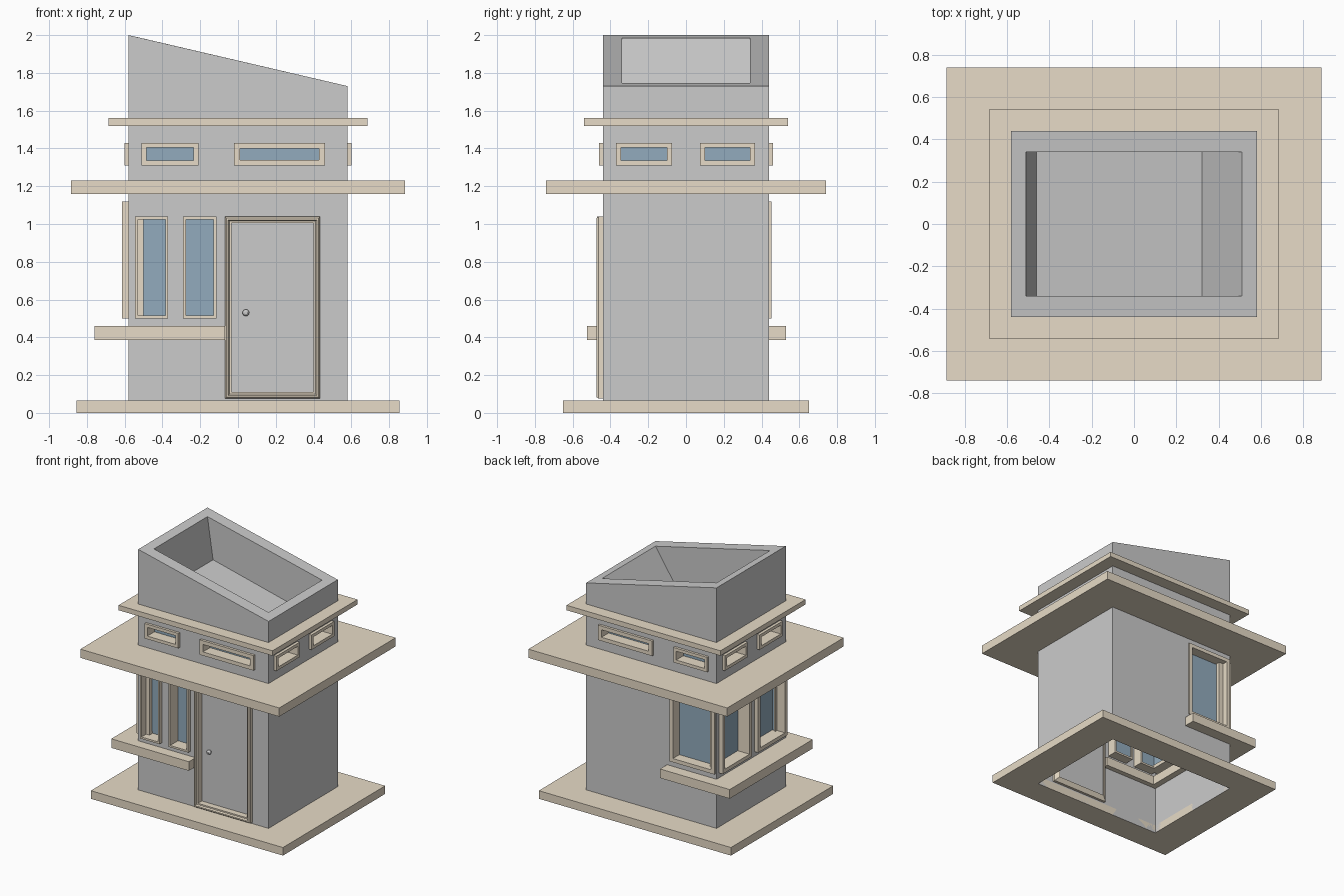
import bpy, bmesh
from mathutils import Vector

if "Cube" in bpy.data.objects:
    bpy.data.objects.remove(bpy.data.objects["Cube"])

HX, HY = 0.58, 0.44


def material(name, rgb):
    m = bpy.data.materials.new(name)
    m.diffuse_color = (*rgb, 1)
    m.use_nodes = True
    m.node_tree.nodes["Principled BSDF"].inputs["Base Color"].default_value = m.diffuse_color
    return m


TAN = material("tan_trim", (0.8, 0.71, 0.57))
BLUE = material("blue_glass", (0.29, 0.41, 0.51))
NORMALS = {"front": Vector((0, -1, 0)), "back": Vector((0, 1, 0)),
           "left": Vector((-1, 0, 0)), "right": Vector((1, 0, 0))}


def finish(bm, name, mat=None):
    bmesh.ops.recalc_face_normals(bm, faces=bm.faces)
    me = bpy.data.meshes.new(name)
    bm.to_mesh(me)
    bm.free()
    ob = bpy.data.objects.new(name, me)
    bpy.context.collection.objects.link(ob)
    if mat:
        me.materials.append(mat)
    return ob


def loft(loops, cyclic=False):
    """Bridge a list of equal-length point loops."""
    bm = bmesh.new()
    rings = [[bm.verts.new(p) for p in loop] for loop in loops]
    pairs = list(zip(rings, rings[1:])) + ([(rings[-1], rings[0])] if cyclic else [])
    for a, b in pairs:
        n = len(a)
        for i in range(n):
            j = (i + 1) % n
            bm.faces.new((a[i], a[j], b[j], b[i]))
    return bm, rings


def rect(hx, hy, zl, zr=None):
    zr = zl if zr is None else zr
    return [(-hx, -hy, zl), (hx, -hy, zr), (hx, hy, zr), (-hx, hy, zl)]


def wall_rect(wall, r, inset, d):
    """Rectangle (u0, u1, z0, z1) on a wall, inset and pushed out by d."""
    u0, u1, z0, z1 = r[0] + inset, r[1] - inset, r[2] + inset, r[3] - inset
    n = NORMALS[wall]
    pts = []
    for u, z in ((u0, z0), (u1, z0), (u1, z1), (u0, z1)):
        base = Vector((u, 0, z)) if n.y else Vector((0, u, z))
        pts.append(base + Vector((n.x * (HX + d), n.y * (HY + d), 0)))
    return pts


def panel(name, wall, r, inset, d, mat=None):
    bm = bmesh.new()
    bm.faces.new([bm.verts.new(p) for p in wall_rect(wall, r, inset, d)])
    n = NORMALS[wall]
    ob = finish(bm, name, mat)
    if ob.data.polygons[0].normal.dot(n) < 0:
        ob.data.flip_normals()


def slab(name, hx, hy, z0, z1):
    bm, _ = loft([rect(hx, hy, z0), rect(hx, hy, z1),
                  rect(HX, HY, z1), rect(HX, HY, z0)], True)
    finish(bm, name, TAN)


# Openings: wall, (u0, u1, z0, z1), frame border, projection
windows = [("front", (-0.545, -0.37, 0.50, 1.04), 0.015, 0.03),
           ("front", (-0.29, -0.115, 0.50, 1.04), 0.015, 0.03),
           ("back", (-0.57, -0.17, 0.50, 1.12), 0.03, 0.012),
           ("left", (0.04, 0.41, 0.50, 1.12), 0.03, 0.035),
           ("left", (-0.41, -0.04, 0.50, 1.12), 0.03, 0.035)]
for wall in ("front", "back"):
    windows += [(wall, (-0.51, -0.21, 1.31, 1.43), 0.025, 0.02),
                (wall, (-0.02, 0.46, 1.31, 1.43), 0.03, 0.02)]
for wall in ("left", "right"):
    windows += [(wall, (-0.37, -0.075, 1.31, 1.43), 0.025, 0.022),
                (wall, (0.075, 0.365, 1.31, 1.43), 0.025, 0.022)]
door = (-0.07, 0.435, 0.075, 1.04)

# Tower shell with sloping top and recessed roof
bm, rings = loft([rect(HX, HY, 0), rect(HX, HY, 2.0, 1.73),
                  rect(0.51, 0.34, 1.984, 1.746),
                  [(-0.46, -0.34, 1.65), (0.32, -0.34, 1.46),
                   (0.32, 0.34, 1.46), (-0.46, 0.34, 1.65)]])
bm.faces.new(rings[-1])
bm.normal_update()


def wall_faces(n):
    half = HX if n.x else HY
    return [f for f in bm.faces if abs(f.normal.dot(n)) > 0.99
            and abs(f.calc_center_median().dot(n) - half) < 1e-3]


# Cut the window and door openings out of the shell
for wall, r, b, _ in windows + [("front", door, 0.035, 0)]:
    n = NORMALS[wall]
    axis = Vector((1, 0, 0)) if n.y else Vector((0, 1, 0))
    up = Vector((0, 0, 1))
    u0, u1, z0, z1 = r[0] + b, r[1] - b, r[2] + b, r[3] - b
    for direction, value in ((axis, u0), (axis, u1), (up, z0), (up, z1)):
        fs = wall_faces(n)
        geom = list({e for f in fs for e in f.edges}) + list({v for f in fs for v in f.verts}) + fs
        bmesh.ops.bisect_plane(bm, geom=geom, dist=1e-5,
                               plane_co=direction * value, plane_no=direction)
    bm.normal_update()
    hole = [f for f in wall_faces(n)
            if u0 < f.calc_center_median().dot(axis) < u1
            and z0 < f.calc_center_median().z < z1]
    bmesh.ops.delete(bm, geom=hole, context="FACES")
finish(bm, "tower_walls")

# Base and overhanging roof slabs
slab("base_slab", 0.855, 0.65, 0, 0.065)
slab("main_overhang", 0.885, 0.74, 1.16, 1.23)
slab("upper_overhang", 0.685, 0.54, 1.52, 1.56)

# Counter ledge wrapping three sides
outline = [(-0.07, -0.525), (-0.76, -0.525), (-0.76, 0.53), (-0.14, 0.53),
           (-0.14, 0.40), (-0.53, 0.40), (-0.53, -0.40), (-0.07, -0.40)]
bm, rings = loft([[(x, y, z) for x, y in outline] for z in (0.387, 0.46)])
for ring in rings:
    bm.faces.new(ring)
finish(bm, "counter_ledge", TAN)

# Window frames and glass
for i, (wall, r, b, p) in enumerate(windows):
    section = [(0, -0.08), (0, p), (b, p), (b, -0.08)]
    bm, _ = loft([wall_rect(wall, r, s, d) for s, d in section], True)
    finish(bm, f"{wall}_window_frame_{i}", TAN)
    panel(f"{wall}_window_glass_{i}", wall, r, b, -0.07, BLUE)

# Door with stepped frame
section = [(0, -0.02), (0, 0.022), (0.008, 0.033), (0.018, 0.033),
           (0.024, 0.02), (0.035, 0.02), (0.035, -0.04)]
bm, _ = loft([wall_rect("front", door, s, d) for s, d in section], True)
finish(bm, "door_frame", TAN)
panel("door", "front", door, 0.03, -0.03)

# Door knob
bpy.ops.mesh.primitive_uv_sphere_add(segments=16, ring_count=8, radius=0.018,
                                     location=(0.042, -HY + 0.01, 0.53))
bpy.context.object.name = "door_knob"
bpy.ops.object.shade_smooth()
bpy.ops.mesh.primitive_cylinder_add(vertices=12, radius=0.008, depth=0.04,
                                    location=(0.042, -HY + 0.03 - 0.02, 0.53),
                                    rotation=(1.5708, 0, 0))
bpy.context.object.name = "knob_stem"
